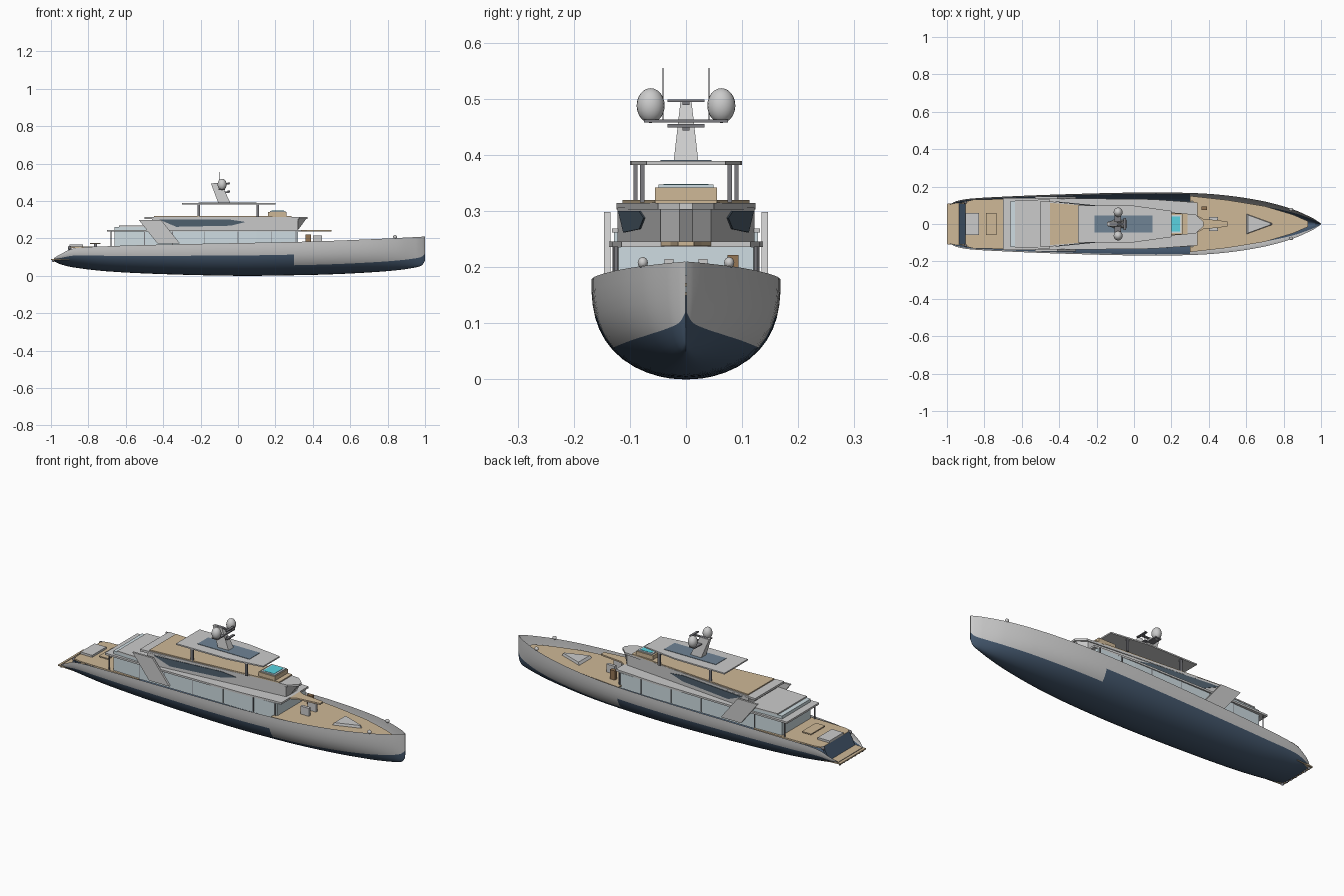
import bpy, bmesh, math
from mathutils import Vector

if "Cube" in bpy.data.objects:
    bpy.data.objects.remove(bpy.data.objects["Cube"])

COL = {'white': (.82, .82, .83, 1), 'navy': (.06, .1, .16, 1), 'teak': (.62, .48, .31, 1),
       'glass': (.62, .72, .76, 1), 'dark': (.08, .12, .16, 1), 'grey': (.2, .2, .22, 1),
       'water': (.1, .65, .75, 1), 'solar': (.16, .23, .3, 1), 'brown': (.3, .18, .09, 1)}
MAT = {}
for k, c in COL.items():
    MAT[k] = bpy.data.materials.new(k)
    MAT[k].diffuse_color = c


def make(name, verts, faces, mat):
    me = bpy.data.meshes.new(name)
    me.from_pydata(verts, [], faces)
    bm = bmesh.new()
    bm.from_mesh(me)
    bmesh.ops.recalc_face_normals(bm, faces=bm.faces)
    bm.to_mesh(me)
    bm.free()
    ob = bpy.data.objects.new(name, me)
    bpy.context.collection.objects.link(ob)
    me.materials.append(MAT[mat])
    return ob


def solid(name, a, b, mat):
    """Closed solid between two matching outlines."""
    n = len(a)
    faces = [list(range(n)), list(range(n, 2 * n))]
    faces += [(i, (i + 1) % n, n + (i + 1) % n, n + i) for i in range(n)]
    return make(name, list(a) + list(b), faces, mat)


def deck(name, half, z0, z1, mat, rake=0):
    """Slab from a half outline [(x, y)], mirrored in y; rake shifts the top's bow end."""
    pts = half + [(x, -y) for x, y in reversed(half)]
    xm = max(p[0] for p in pts)
    return solid(name, [(x, y, z0) for x, y in pts],
                 [(x + (rake if x == xm else 0), y, z1) for x, y in pts], mat)


def box(name, x0, x1, y0, y1, z0, z1, mat):
    return solid(name, [(x0, y0, z0), (x1, y0, z0), (x1, y1, z0), (x0, y1, z0)],
                 [(x0, y0, z1), (x1, y0, z1), (x1, y1, z1), (x0, y1, z1)], mat)


def ball(name, loc, scale, mat):
    bpy.ops.mesh.primitive_uv_sphere_add(segments=20, ring_count=12, radius=1, location=loc)
    ob = bpy.context.object
    ob.name, ob.scale = name, scale
    ob.data.materials.append(MAT[mat])
    bpy.ops.object.shade_smooth()


def rod(name, x, y, z0, z1, r, mat):
    bpy.ops.mesh.primitive_cylinder_add(vertices=12, radius=r, depth=z1 - z0, location=(x, y, (z0 + z1) / 2))
    bpy.context.object.name = name
    bpy.context.object.data.materials.append(MAT[mat])


# Hull: open shell lofted through stations (x, half width, keel z, sheer z)
ST = [(-.985, .105, .078, .094), (-.95, .122, .062, .115), (-.88, .135, .045, .146), (-.7, .146, .024, .158),
      (-.4, .158, .009, .167), (0, .168, 0, .175), (.3, .166, .003, .181), (.5, .152, .008, .187),
      (.7, .12, .018, .195), (.85, .078, .03, .202), (.95, .034, .045, .207), (.985, .013, .058, .209),
      (1, .001, .082, .21)]
LEV = [0, .01, .03, .07, .13, .21, .3, .4, .51, .62, .75, .88, 1]


def station(i, t):
    p = [Vector(ST[min(max(i + k, 0), len(ST) - 1)]) for k in (-1, 0, 1, 2)]
    out = [p[1][0] + (p[2][0] - p[1][0]) * t]
    for c in (1, 2, 3):
        def slope(a, b):
            return (p[b][c] - p[a][c]) / (p[b][0] - p[a][0])
        h = p[2][0] - p[1][0]
        m0, m1 = slope(0, 2) * h, slope(1, 3) * h
        out.append((2*t**3 - 3*t*t + 1) * p[1][c] + (t**3 - 2*t*t + t) * m0
                   + (3*t*t - 2*t**3) * p[2][c] + (t**3 - t*t) * m1)
    return out


rows = [station(i, k / 5) for i in range(len(ST) - 1) for k in range(5)] + [list(ST[-1])]
verts, faces, paint = [], [], []
n = 2 * len(LEV) - 1
mid = len(LEV) - 1
for x, w, zk, zt in rows:
    for j in range(-mid, mid + 1):
        s = LEV[abs(j)]
        y = w * math.sqrt(1 - (1 - s) ** 2.6)
        verts.append((x, math.copysign(y, j), zk + (zt - zk) * s))
for i in range(len(rows) - 1):
    limit = 9 if rows[i][0] < .299 else 6
    for j in range(n - 1):
        faces.append((i*n + j, i*n + j + 1, (i+1)*n + j + 1, (i+1)*n + j))
        paint.append(int(min(abs(j - mid), abs(j + 1 - mid)) < limit))
faces.append(list(range(n)))
paint.append(0)
hull = make('hull', verts, faces, 'white')
hull.data.materials.append(MAT['navy'])
for p, m in zip(hull.data.polygons, paint):
    p.material_index = m
bpy.context.view_layer.objects.active = hull
hull.select_set(True)
bpy.ops.object.shade_smooth_by_angle(angle=math.radians(40))

# Main deck: teak fore and aft, platform, furniture
deck('foredeck', [(.3, .15), (.5, .128), (.7, .095), (.85, .05), (.93, .015)], .166, .172, 'teak')
deck('aft_deck', [(-.9, .12), (-.86, .13), (-.5, .138)], .15, .157, 'teak')
deck('swim_platform', [(-1, .108), (-.9, .115)], .084, .091, 'teak')
solid('transom', [(-.935, y, z) for y, z in ((-.11, .09), (.11, .09))] + [(-.9, .11, .155), (-.9, -.11, .155)],
      [(-.92, y, z) for y, z in ((-.11, .09), (.11, .09))] + [(-.885, .11, .155), (-.885, -.11, .155)], 'navy')
box('sunpad', -.9, -.83, -.06, .06, .157, .168, 'white')
box('aft_table', -.79, -.735, -.06, .06, .17, .176, 'teak')
box('aft_table_base', -.77, -.755, -.02, .02, .155, .17, 'grey')
solid('bow_hatch', [(.6, .055, .17), (.6, -.055, .17), (.74, -.004, .17), (.74, .004, .17)],
      [(.61, .048, .185), (.61, -.048, .185), (.73, -.004, .185), (.73, .004, .185)], 'white')
box('fore_bar', .36, .39, .074, .094, .17, .222, 'brown')

# Main saloon: glass walls, mullions and roof
deck('saloon_glass', [(-.5, .13), (.1, .128), (.32, .12)], .155, .236, 'glass')
deck('aft_saloon_glass', [(-.66, .122), (-.48, .128)], .155, .262, 'glass')
deck('aft_saloon_roof', [(-.635, .125), (-.45, .132)], .262, .269, 'white')
deck('main_roof', [(-.7, .138), (-.4, .138), (.1, .132), (.34, .115)], .236, .246, 'white')
deck('roof_nose', [(.33, .05), (.37, .028), (.5, .014)], .238, .246, 'teak')
for s in (-1, 1):
    for x in (-.5, -.35, -.18, 0, .18):
        box('mullion', x - .002, x + .002, s * .1, s * .1305, .16, .237, 'grey')
    rod('aft_post', -.68, s * .128, .155, .237, .003, 'grey')
    rod('fore_post', .31, s * .124, .17, .237, .003, 'grey')
    # Raked side wing
    prof = [(-.53, .298), (-.41, .298), (-.31, .172), (-.43, .172)]
    solid('side_wing', [(x, s * .135, z) for x, z in prof], [(x, s * .146, z) for x, z in prof], 'white')
    # Small fittings
    ball('bow_bollard', (.84, s * .077, .208), (.011, .009, .01), 'white')
    ball('stern_bollard', (-.9, s * .115, .15), (.01, .008, .01), 'grey')
    box('fore_seat', .4, .45, s * .022, s * .038, .17, .215, 'white')
for k in range(7):
    ball('platform_fender', (-.988, -.096 + k * .032, .082), (.007, .007, .009), 'grey')

# Upper deck: wedge body with dark side windows and teak top
deck('upper_body', [(-.46, .122), (.32, .045), (.321, .012)], .245, .306, 'white', .045)
deck('upper_roof', [(-.5, .124), (.33, .05), (.372, .012)], .303, .314, 'white')
deck('upper_deck_teak', [(-.45, .113), (.285, .055)], .314, .32, 'teak')
for s in (-1, 1):
    win = [(-.42, .3), (-.04, .3), (.04, .288), (-.04, .268), (-.33, .262)]
    side = [(x, .122 - (x + .46) * .0987, z) for x, z in win]
    solid('side_window', [(x, s * (y - .01), z) for x, y, z in side],
          [(x, s * (y + .003), z) for x, y, z in side], 'dark')

# Spa pool on the upper deck
box('spa_surround', .16, .26, -.055, .055, .318, .342, 'teak')
box('spa_glass', .17, .255, -.049, .049, .34, .347, 'glass')
box('spa_water', .18, .245, -.04, .04, .342, .3485, 'water')

# Hardtop on posts
deck('hardtop', [(-.3, .1), (.0, .098), (.2, .07)], .382, .389, 'white')
box('solar_panel', -.21, .1, -.045, .045, .387, .391, 'solar')
for s in (-1, 1):
    for x, y in ((-.21, .09), (.105, .078)):
        box('hardtop_post', x - .007, x + .007, s * y - .004, s * y + .004, .315, .383, 'grey')

# Mast with crossarm, radars, domes and aerials
solid('mast', [(-.105, -.022, .388), (-.04, -.022, .388), (-.04, .022, .388), (-.105, .022, .388)],
      [(-.145, -.01, .494), (-.09, -.01, .494), (-.09, .01, .494), (-.145, .01, .494)], 'white')
box('crossarm', -.105, -.07, -.075, .075, .458, .463, 'grey')
box('radar_low', -.055, -.042, -.033, .033, .449, .455, 'grey')
box('radar_low_arm', -.09, -.045, -.006, .006, .444, .45, 'grey')
box('radar_high', -.055, -.042, -.033, .033, .494, .499, 'grey')
box('radar_high_arm', -.13, -.045, -.006, .006, .489, .495, 'grey')
for s in (-1, 1):
    ball('sat_dome', (-.085, s * .063, .488), (.024, .025, .031), 'white')
    rod('aerial', -.1, s * .041, .46, .555, .0008, 'grey')

for m in bpy.data.materials:
    if m.users and not m.is_grease_pencil:
        m.use_nodes = True
        m.node_tree.nodes["Principled BSDF"].inputs["Base Color"].default_value = m.diffuse_color
